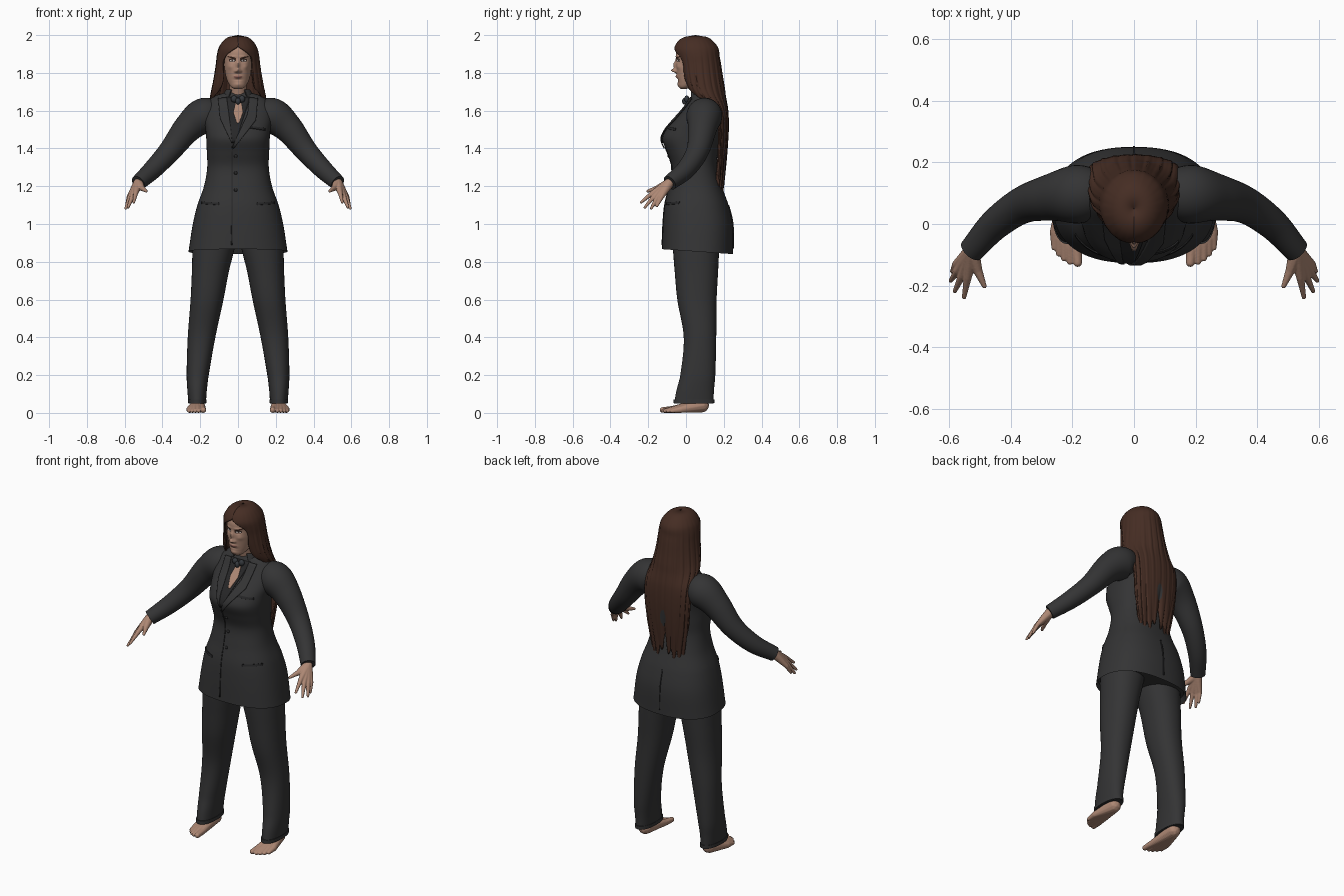
import bpy, bmesh, math
from mathutils import Vector

if "Cube" in bpy.data.objects:
    bpy.data.objects.remove(bpy.data.objects["Cube"])


def material(name, *rgb):
    m = bpy.data.materials.new(name)
    m.use_nodes = True
    m.diffuse_color = (*rgb, 1)
    m.node_tree.nodes["Principled BSDF"].inputs["Base Color"].default_value = (*rgb, 1)
    m.node_tree.nodes["Principled BSDF"].inputs["Roughness"].default_value = 0.8
    return m


suit = material("suit charcoal", .034, .034, .035)
trim = material("dark trim", .02, .02, .021)
bow_grey = material("bow slate", .035, .04, .046)
brown = material("hair brown", .06, .026, .017)
skin = material("skin", .42, .245, .175)
lip = material("lip rose", .27, .12, .095)
lid = material("eye shadow", .05, .028, .022)
white = material("eye white", .5, .46, .43)


def finish(name, bm, mats, rule=None):
    """Turn a bmesh into a smooth object, colouring faces by an optional rule."""
    bmesh.ops.recalc_face_normals(bm, faces=bm.faces)
    for f in bm.faces:
        f.smooth = True
        if rule:
            f.material_index = rule(f.calc_center_median())
    mesh = bpy.data.meshes.new(name)
    bm.to_mesh(mesh)
    bm.free()
    for m in mats:
        mesh.materials.append(m)
    ob = bpy.data.objects.new(name, mesh)
    bpy.context.collection.objects.link(ob)
    return ob


def mirrored(ob):
    mod = ob.modifiers.new("mirror", 'MIRROR')
    mod.use_mirror_merge = False
    return ob


def sample(table, k):
    """Smooth interpolation of table rows by their first value."""
    last = len(table) - 1
    i = max([j for j in range(last) if table[j][0] <= k], default=0)

    def slope(j, c):
        a, b = table[max(j - 1, 0)], table[min(j + 1, last)]
        return (b[c] - a[c]) / (b[0] - a[0])
    h = table[i + 1][0] - table[i][0]
    t = min(max((k - table[i][0]) / h, 0), 1)
    s = t * t * (3 - 2 * t)
    return [table[i][c] * (1 - s) + table[i + 1][c] * s
            + h * t * (1 - t) * ((1 - t) * slope(i, c) - t * slope(i + 1, c))
            for c in range(1, len(table[0]))]


def steps(table, n):
    a, b = table[0][0], table[-1][0]
    return [a + (b - a) * i / (n - 1) for i in range(n)]


def skin_rows(rows, closed):
    """Quads between rows of points; closed rows also get end caps."""
    bm = bmesh.new()
    vs = [[bm.verts.new(p) for p in row] for row in rows]
    n = len(rows[0])
    for a, b in zip(vs, vs[1:]):
        for j in range(n if closed else n - 1):
            k = (j + 1) % n
            bm.faces.new((a[j], a[k], b[k], b[j]))
    if closed:
        bm.faces.new(vs[0])
        bm.faces.new(vs[-1])
    return bm


def oval(z, x0, x1, y0, y1, p, n):
    """Superellipse ring at height z."""
    def bend(v):
        return math.copysign(abs(v) ** (2 / p), v)
    turn = [math.tau * i / n for i in range(n)]
    return [Vector(((x0 + x1) / 2 + (x1 - x0) / 2 * bend(math.sin(t)),
                    (y0 + y1) / 2 - (y1 - y0) / 2 * bend(math.cos(t)), z)) for t in turn]


# Jacket body: height, half width, front, back
body = [(.865, .262, -.127, .25), (1.0, .24, -.122, .248), (1.1, .215, -.113, .225),
        (1.2, .18, -.09, .19), (1.3, .163, -.075, .165), (1.38, .165, -.1, .168),
        (1.45, .168, -.125, .175), (1.5, .172, -.105, .182), (1.55, .18, -.065, .185),
        (1.62, .178, -.005, .18), (1.66, .15, .02, .17), (1.68, .118, .03, .155),
        (1.695, .07, .04, .135)]
POWER = 2.4
rows = []
for z in steps(body, 70):
    hw, yf, yb = sample(body, z)
    ring = oval(z, -hw, hw, yf, yb, POWER, 72)
    for v in ring:
        v.z -= .025 * max(0, (1.1 - z) / .24) * (v.y + .1) / .35
    rows.append(ring)
inner = [Vector((v.x * .95, v.y * .95, v.z + .03)) for v in rows[0]]
finish("jacket_body", skin_rows([inner] + rows, True), [suit])


def surface(x, z, side=-1):
    """Jacket surface y at x and z; side -1 is front, 1 is back."""
    hw, yf, yb = sample(body, z)
    reach = max(0, 1 - abs(x / hw) ** POWER) ** (1 / POWER)
    return (yf + yb) / 2 + side * (yb - yf) / 2 * reach


def panel(name, left, right, mat, lift=.004, side=-1):
    """Thin plate lying on the jacket between two edges of (x, z) points."""
    def along(edge, t):
        t *= len(edge) - 1
        i = min(int(t), len(edge) - 2)
        return Vector(edge[i]).lerp(Vector(edge[i + 1]), t - i)
    rows = []
    for r in range(17):
        a, b = along(left, r / 16), along(right, r / 16)
        pts = [a.lerp(b, c / 8) for c in range(9)]
        rows.append([Vector((p.x, surface(p.x, p.y, side) + side * lift, p.y)) for p in pts])
    ob = finish(name, skin_rows(rows, False), [mat])
    mod = ob.modifiers.new("thickness", 'SOLIDIFY')
    mod.thickness, mod.offset = .005, 0


panel("waistcoat", [(-.065, 1.67), (-.035, 1.43)], [(.065, 1.67), (-.015, 1.43)], trim, .002)
panel("neck_opening", [(-.012, 1.64), (-.024, 1.59), (-.006, 1.535)],
      [(.018, 1.64), (.026, 1.59), (.006, 1.535)], skin, .006)
panel("right_lapel", [(-.105, 1.665), (-.095, 1.56), (-.035, 1.43)],
      [(-.06, 1.67), (-.045, 1.56), (-.03, 1.43)], suit, .006)
panel("left_lapel", [(.06, 1.67), (.05, 1.58), (-.032, 1.405)],
      [(.105, 1.665), (.095, 1.55), (-.022, 1.4)], suit, .008)
panel("front_edge", [(-.034, 1.41), (-.036, .89)], [(-.03, 1.41), (-.03, .89)], trim, .001)
panel("breast_pocket", [(.05, 1.52), (.05, 1.51)], [(.145, 1.507), (.145, 1.495)], trim)
panel("back_vent", [(-.003, 1.1), (-.003, .87)], [(.003, 1.1), (.003, .87)], trim, .001, 1)
for word, s in (("left", 1), ("right", -1)):
    panel(word + "_pocket_flap", [(s * .1, 1.112), (s * .1, 1.1)],
          [(s * .19, 1.118), (s * .19, 1.106)], trim, .002)


def ellipsoid(name, centre, size, mat):
    bm = bmesh.new()
    bmesh.ops.create_uvsphere(bm, u_segments=20, v_segments=12, radius=1)
    for v in bm.verts:
        v.co = Vector(centre) + Vector([a * b for a, b in zip(v.co, size)])
    return finish(name, bm, [mat])


for i, z in enumerate((1.36, 1.27, 1.18)):
    ellipsoid(f"button_{i}", (-.012, surface(-.012, z), z), (.009, .006, .009), trim)
ellipsoid("bow_knot", (0, -.005, 1.65), (.014, .016, .018), bow_grey)
mirrored(ellipsoid("bow_loops", (.021, .004, 1.662), (.017, .014, .018), bow_grey))

# Trouser legs: height, inner, outer, front, back
leg = [(.05, .17, .262, -.063, .145), (.12, .165, .268, -.05, .148), (.2, .155, .272, -.03, .155),
       (.4, .12, .266, -.012, .16), (.6, .077, .251, -.046, .162), (.75, .048, .244, -.06, .17),
       (.88, .016, .24, -.07, .176), (.98, .001, .23, -.075, .18)]
legs = [oval(z, *sample(leg, z), 2.2, 40) for z in steps(leg, 50)]
mirrored(finish("trouser_legs", skin_rows(legs, True), [suit]))
cuff = [oval(z, .167, .266, -.065, .15, 2.2, 40) for z in (.052, .072)]
mirrored(finish("trouser_cuffs", skin_rows(cuff, True), [suit]))

# Sleeves: step, centre, radius
arm = [(0, .1, .1, 1.575, .07), (1, .18, .097, 1.572, .095), (2, .265, .087, 1.508, .077),
       (3, .36, .062, 1.388, .06), (4, .45, 0, 1.29, .051), (5, .528, -.086, 1.218, .041)]


def tube(table, n, sides):
    rows = []
    for k in steps(table, n):
        x, y, z, r = sample(table, k)
        ahead, behind = sample(table, k + .05), sample(table, k - .05)
        d = (Vector(ahead[:3]) - Vector(behind[:3])).normalized()
        u = d.cross(Vector((0, 1, 0))).normalized()
        w = d.cross(u)
        turn = [math.tau * i / sides for i in range(sides)]
        rows.append([Vector((x, y, z)) + r * (u * math.cos(t) + w * math.sin(t)) for t in turn])
    return skin_rows(rows, True)


mirrored(finish("sleeves", tube(arm, 40, 32), [suit]))
neck = [(0, 0, .1, 1.62, .052), (1, 0, .075, 1.7, .045), (2, 0, .055, 1.78, .046)]
finish("neck", tube(neck, 12, 32), [skin])


def flesh(name, chains):
    """Fuse chains of (x, y, z, radius) into one organic mirrored form."""
    bm = bmesh.new()
    for chain in chains:
        for a, b in zip(chain, chain[1:]):
            for i in range(15):
                p = Vector(a).lerp(Vector(b), i / 14)
                new = bmesh.ops.create_icosphere(bm, subdivisions=2, radius=p[3])["verts"]
                for v in new:
                    v.co += p.xyz
                    v.co.z = max(v.co.z, 0)
    ob = finish(name, bm, [skin])
    mod = ob.modifiers.new("fuse", 'REMESH')
    mod.mode, mod.voxel_size, mod.use_smooth_shade = 'VOXEL', .003, True
    mod = ob.modifiers.new("soften", 'SMOOTH')
    mod.factor, mod.iterations = .5, 3
    mirrored(ob)


# Hands: shared wrist, then knuckle and tip of each finger
wrist = (.528, -.09, 1.215, .027)
knuckles = [(.54, -.172, 1.168, .014), (.558, -.166, 1.15, .014),
            (.572, -.15, 1.142, .014), (.578, -.13, 1.142, .013)]
tips = [(.552, -.238, 1.115, .0075), (.582, -.218, 1.088, .0075),
        (.595, -.184, 1.083, .0075), (.591, -.154, 1.095, .007)]
thumb = [wrist, (.508, -.15, 1.19, .016), (.486, -.202, 1.174, .008)]
flesh("hands", [[wrist, k, t] for k, t in zip(knuckles, tips)] + [thumb])

# Feet: shared heel, then ball and tip of each toe
heel = (.212, .085, .04, .038)
toes = [(.183, -.125, .015), (.208, -.122, .011), (.227, -.111, .011),
        (.244, -.096, .01), (.259, -.076, .01)]
flesh("feet", [[heel, (x * .9 + .022, y + .05, .018, .019), (x, y, r, r)] for x, y, r in toes])

# Head: height, half width, front, back
head = [(1.714, .018, -.026, .0), (1.725, .036, -.037, .03), (1.75, .053, -.042, .08),
        (1.78, .064, -.047, .12), (1.82, .071, -.052, .14), (1.87, .076, -.053, .15),
        (1.92, .078, -.051, .15), (1.96, .065, -.025, .135), (1.985, .03, .01, .09)]
# Face relief: x, z, width, height, push
relief = [(0, 1.812, .011, .011, .025), (0, 1.842, .009, .022, .014), (.013, 1.808, .007, .007, .008),
          (.03, 1.866, .014, .01, -.008), (0, 1.78, .019, .008, .009), (0, 1.764, .02, .005, -.003),
          (0, 1.738, .018, .011, .005), (.043, 1.832, .014, .014, .005), (.03, 1.886, .02, .006, .004)]
rows = []
for z in steps(head, 110):
    hw, yf, yb = sample(head, z)
    ring = oval(z, -hw, hw, yf, yb, 2.15, 140)
    for v in ring:
        if v.y < .03:
            v.y -= sum(a * math.exp(-((abs(v.x) - x) / w) ** 2 - ((z - c) / h) ** 2)
                       for x, c, w, h, a in relief)
    rows.append(ring)


def face_colour(c):
    x = abs(c.x)

    def within(cx, cz, w, h):
        return c.y < .02 and ((x - cx) / w) ** 2 + ((c.z - cz) / h) ** 2 < 1
    if abs(x - .033) < .021 and abs(c.z - 1.871 - .3 * x) < .004 and c.y < 0:
        return 1
    if within(.031, 1.866, .0045, .005):
        return 3
    if within(.031, 1.8655, .013, .005):
        return 4
    if within(.031, 1.866, .019, .009):
        return 3
    return 2 if within(0, 1.779, .023, .0075) else 0


finish("head", skin_rows(rows, True), [skin, brown, lip, lid, white], face_colour)


def wrap(name, table, mats, n, ripple=0, rule=None):
    """Open sheet round the back: height, half width, middle y, front and back depth, sweep."""
    rows = []
    for z in steps(table, n):
        hw, yc, front, back, sweep = sample(table, z)
        hang = min(max((1.5 - z) / .32, 0), 1)
        row = []
        for j in range(121):
            t = math.radians(sweep) * (j / 60 - 1)
            wave = 1 + ripple * (math.sin(23 * t) + .6 * math.sin(41 * t + 1)) * min(1, (2 - z) * 4)
            y = yc + (back if math.cos(t) > 0 else front) * math.cos(t) * wave
            drop = .09 * math.exp(-(t / .22) ** 2) + .03 * math.sin(17 * t + 2) + .03
            row.append(Vector((hw * math.sin(t) * wave, y, z + hang * drop * (ripple > 0))))
        rows.append(row)
    ob = finish(name, skin_rows(rows, False), mats, rule)
    mod = ob.modifiers.new("thickness", 'SOLIDIFY')
    mod.thickness, mod.offset = .008, 0


hair = [(1.16, .1, .158, .03, .04, 88), (1.35, .132, .168, .03, .047, 90),
        (1.5, .145, .172, .04, .05, 93), (1.6, .148, .155, .05, .064, 100),
        (1.68, .141, .095, .07, .11, 122), (1.72, .133, .075, .08, .125, 138),
        (1.78, .122, .065, .09, .125, 142), (1.85, .112, .06, .1, .12, 138),
        (1.89, .108, .058, .11, .115, 144), (1.92, .102, .055, .115, .115, 164),
        (1.94, .094, .055, .11, .107, 180), (1.97, .072, .05, .084, .085, 180),
        (1.988, .045, .05, .053, .055, 180), (1.996, .001, .05, .001, .001, 180)]
wrap("long_hair", hair, [brown, suit], 90, .016,
     lambda c: int((c.x / .018) ** 2 + ((c.z - 1.41) / .05) ** 2 < 1 and c.y > 0))
collar = [(1.655, .095, .09, .075, .075, 145), (1.69, .072, .08, .062, .066, 145),
          (1.71, .06, .075, .052, .058, 145)]
wrap("jacket_collar", collar, [suit], 10)

# Smooth shading with crisp edges
for ob in bpy.context.collection.objects:
    if ob.type == 'MESH':
        ob.select_set(True)
        bpy.context.view_layer.objects.active = ob
bpy.ops.object.shade_smooth_by_angle(angle=math.radians(50))
